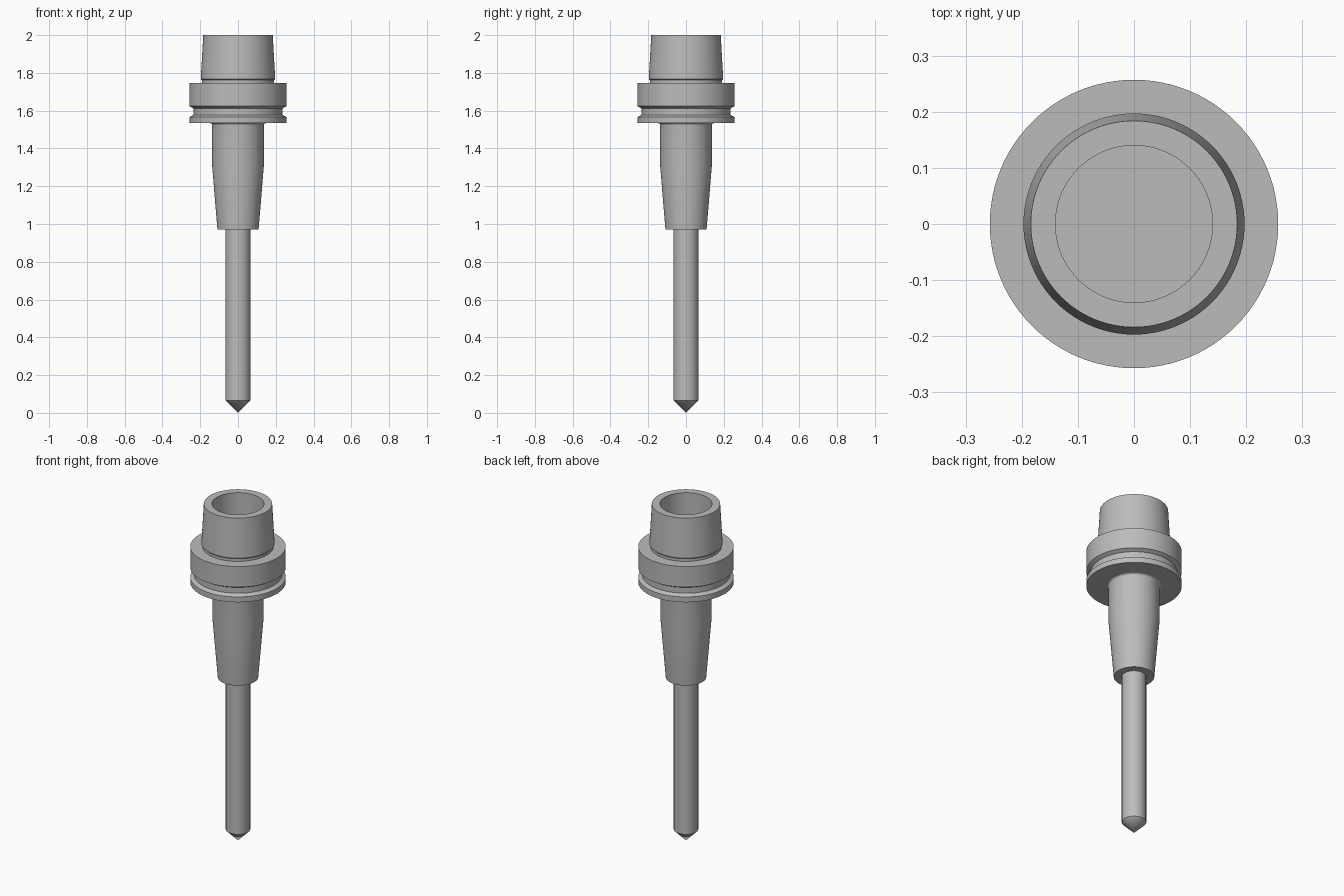
import bpy, bmesh, math

old = bpy.data.objects.get("Cube")
if old:
    bpy.data.objects.remove(old, do_unlink=True)

SEGMENTS = 96

steel = bpy.data.materials.new("satin_steel")
steel.use_nodes = True
GREY = (0.5, 0.5, 0.5, 1.0)
steel.diffuse_color = GREY
steel.node_tree.nodes["Principled BSDF"].inputs["Base Color"].default_value = GREY


def lathe(name, profile):
    """Revolve a list of (radius, height) points around the z axis."""
    bm = bmesh.new()
    verts = [bm.verts.new((r, 0, z)) for r, z in profile]
    edges = [bm.edges.new(pair) for pair in zip(verts, verts[1:])]
    bmesh.ops.spin(bm, geom=verts + edges, cent=(0, 0, 0), axis=(0, 0, 1),
                   angle=math.tau, steps=SEGMENTS, use_merge=True)
    bmesh.ops.remove_doubles(bm, verts=bm.verts, dist=1e-5)
    bmesh.ops.recalc_face_normals(bm, faces=bm.faces)
    mesh = bpy.data.meshes.new(name)
    bm.to_mesh(mesh)
    bm.free()
    mesh.materials.append(steel)
    obj = bpy.data.objects.new(name, mesh)
    bpy.context.collection.objects.link(obj)
    bpy.ops.object.select_all(action="DESELECT")
    obj.select_set(True)
    bpy.context.view_layer.objects.active = obj
    bpy.ops.object.shade_smooth_by_angle(angle=math.radians(25))
    return obj


# Cutting tool: slim rod with a pointed end, seated in the holder
lathe("tool_rod", [(0, 0), (0.066, 0.066), (0.066, 1.0), (0, 1.0)])

# Small rounded corner where the nose meets the flange
FILLET = 0.012
fillet = [(0.137 + FILLET * (1 - math.cos(a)), 1.534 - FILLET * (1 - math.sin(a)))
          for a in (math.radians(d) for d in range(0, 91, 15))]

nose = [(0, 0.97), (0.109, 0.97), (0.137, 1.31)] + fillet

# Flange with its gripper groove
flange = [(0.257, 1.534), (0.257, 1.566), (0.236, 1.578), (0.236, 1.612),
          (0.257, 1.624), (0.257, 1.746)]

# Hollow tapered shank with a slight undercut at its foot
shank = [(0.191, 1.746), (0.191, 1.762), (0.197, 1.768), (0.184, 2.0),
         (0.14, 2.0), (0.14, 1.73), (0, 1.73)]

lathe("tool_holder", nose + flange + shank)
